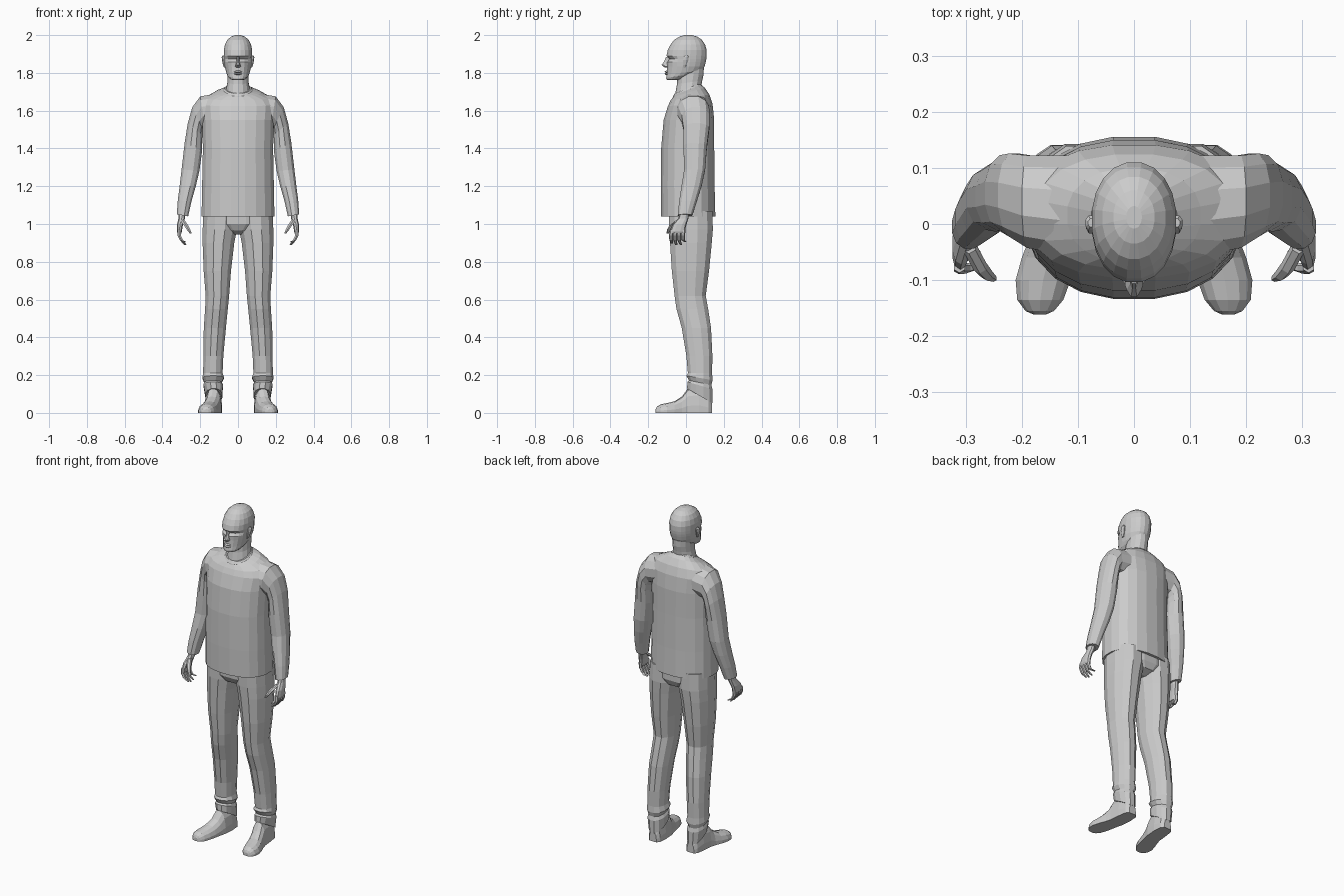
import bpy, bmesh, math
from mathutils import Vector as V


def loft(name, rings, n=14, p=2.0, mirror=False, floor=None, tweak=None):
    """Skin rings (centre, half-axis a, half-axis b) with capped ends."""
    bm = bmesh.new()
    rows = []
    for c, a, b in rings:
        row = []
        for i in range(n):
            t = 2 * math.pi * (i + 0.5) / n
            k, s = math.cos(t), math.sin(t)
            k = math.copysign(abs(k) ** (2 / p), k)
            s = math.copysign(abs(s) ** (2 / p), s)
            co = V(c) + V(a) * k + V(b) * s
            if floor is not None:
                co.z = max(co.z, floor)
            if tweak:
                tweak(co)
            row.append(bm.verts.new(co))
        rows.append(row)
    for r, q in zip(rows, rows[1:]):
        for i in range(n):
            j = (i + 1) % n
            bm.faces.new((r[i], r[j], q[j], q[i]))
    bm.faces.new(rows[0])
    bm.faces.new(rows[-1])
    bmesh.ops.recalc_face_normals(bm, faces=bm.faces)
    me = bpy.data.meshes.new(name)
    bm.to_mesh(me)
    bm.free()
    ob = bpy.data.objects.new(name, me)
    bpy.context.collection.objects.link(ob)
    if mirror:
        ob.modifiers.new("Mirror", 'MIRROR')
    return ob


def slab(z, x0, x1, y0, y1, tilt=0.0):
    """Level ring; tilt raises the back edge and lowers the front."""
    return (((x0 + x1) / 2, (y0 + y1) / 2, z), ((x1 - x0) / 2, 0, 0), (0, (y1 - y0) / 2, tilt))


def body(z, w, y0, y1, tilt=0.0):
    return slab(z, -w, w, y0, y1, tilt)


def cuff(x0, z0, x1, z1, y0, y1):
    """Ring from inner point to outer point, for the slanted sleeve."""
    return (((x0 + x1) / 2, (y0 + y1) / 2, (z0 + z1) / 2),
            ((x1 - x0) / 2, 0, (z1 - z0) / 2), (0, (y1 - y0) / 2, 0))


def digit(name, pts):
    loft(name, [(c, (r, 0, 0), (0, r, 0)) for *c, r in pts], n=6, mirror=True)


# Shirt body and collar
loft("shirt", [
    body(1.04, .195, -.133, .157), body(1.2, .192, -.135, .153),
    body(1.4, .188, -.133, .151), body(1.55, .192, -.12, .151),
    body(1.63, .2, -.097, .142, .005), body(1.67, .175, -.082, .125, .015),
    body(1.697, .12, -.07, .1, .025), body(1.71, .078, -.062, .08, .028)], n=20, p=2.25)
loft("collar", [
    body(1.69, .083, -.07, .088, .028), body(1.706, .081, -.068, .085, .028),
    body(1.718, .07, -.06, .077, .028)], n=18)

# Sleeves
loft("sleeve", [
    cuff(.12, 1.52, .12, 1.692, -.06, .125), cuff(.175, 1.515, .2, 1.678, -.045, .125),
    cuff(.185, 1.5, .243, 1.62, -.025, .128), cuff(.188, 1.47, .267, 1.535, -.015, .125),
    cuff(.188, 1.39, .284, 1.43, -.015, .113), cuff(.203, 1.28, .3, 1.29, -.012, .103),
    cuff(.222, 1.2, .31, 1.205, -.025, .085), cuff(.245, 1.12, .32, 1.125, -.037, .06),
    cuff(.263, 1.04, .325, 1.052, -.045, .035)], n=12, p=2.2, mirror=True)

# Hands
loft("palm", [
    slab(1.07, .275, .315, -.03, .02), slab(1.03, .28, .316, -.04, .013),
    slab(.995, .291, .324, -.072, .002), slab(.96, .297, .324, -.085, -.006),
    slab(.95, .299, .32, -.08, -.01)], n=10, p=2.4, mirror=True)
for i in range(4):
    y = -.076 + i * .021
    tip = (.897, .888, .89, .905)[i]
    digit("finger", [(.311, y, .97, .011), (.312, y - .003, .94, .0105),
                     (.3, y - .003, .915, .0095), (.279, y + .001 + i * .003, tip, .006)])
digit("thumb", [(.294, -.04, 1.02, .013), (.275, -.075, .992, .013),
                (.262, -.09, .97, .011), (.25, -.097, .95, .006)])

# Trousers
loft("hips", [
    body(1.07, .17, -.092, .142), body(1.0, .165, -.09, .142),
    body(.965, .1, -.07, .125), body(.945, .04, -.03, .08)], n=16, p=2.4)
loft("trouser_leg", [
    slab(1.07, .0, .186, -.094, .143), slab(.97, .003, .19, -.092, .146),
    slab(.9, .017, .19, -.088, .14), slab(.75, .035, .184, -.078, .125),
    slab(.62, .045, .173, -.063, .107), slab(.55, .052, .176, -.053, .12),
    slab(.45, .062, .183, -.025, .135), slab(.3, .076, .185, .0, .142),
    slab(.21, .08, .186, .008, .14), slab(.185, .072, .19, .0, .143, -.012),
    slab(.16, .085, .18, .014, .136, -.012), slab(.145, .078, .184, .005, .142, -.02),
    slab(.09, .082, .174, .004, .142, -.04)], n=12, p=2.2, mirror=True)

# Shoes, lofted heel to toe with flat soles
loft("shoe", [((x, y, 0), (w, 0, 0), (0, 0, h)) for y, x, w, h in [
    (.137, .125, .024, .06), (.12, .125, .038, .1), (.07, .127, .044, .14),
    (.01, .132, .045, .13), (-.02, .14, .045, .088), (-.06, .152, .049, .062),
    (-.1, .162, .05, .052), (-.135, .167, .042, .045), (-.155, .168, .026, .032),
    (-.161, .168, .012, .02)]], n=14, p=2.4, mirror=True, floor=0.0)


# Head with eye sockets pressed in
def sockets(co):
    if co.y < -.03 and abs(co.z - 1.873) < .012 and .012 < abs(co.x) < .062:
        co.y += .013


loft("head", [
    body(1.762, .028, -.095, -.03), body(1.768, .042, -.104, .0, .004),
    body(1.785, .056, -.106, .05, .012), body(1.803, .063, -.103, .085, .008),
    body(1.835, .071, -.1, .1), body(1.858, .074, -.101, .106),
    body(1.873, .075, -.1, .109), body(1.89, .076, -.105, .111),
    body(1.92, .076, -.098, .111), body(1.95, .07, -.083, .102),
    body(1.975, .057, -.063, .085), body(1.992, .037, -.035, .06),
    body(2.0, .014, -.008, .032)], n=20, p=2.1, tweak=sockets)
loft("neck", [
    body(1.66, .075, -.06, .085, .02), body(1.715, .064, -.056, .082, .02),
    body(1.75, .057, -.048, .086, .01), body(1.79, .056, -.045, .093),
    body(1.84, .056, -.04, .095)], n=14)

# Nose, lips and ears
loft("nose", [
    body(1.828, .01, -.113, -.085), body(1.834, .017, -.122, -.085),
    body(1.842, .014, -.132, -.085), body(1.86, .008, -.117, -.085),
    body(1.885, .008, -.107, -.085)], n=8)
for nm, z in (("upper_lip", 1.806), ("lower_lip", 1.795)):
    loft(nm, [body(z - .006, .014, -.106, -.08), body(z, .022, -.114, -.075),
              body(z + .006, .012, -.106, -.08)], n=10)
loft("ear", [
    slab(1.828, .066, .074, -.016, -.004), slab(1.842, .066, .08, -.018, .004),
    slab(1.868, .068, .086, -.018, .014), slab(1.884, .068, .087, -.012, .016),
    slab(1.892, .07, .082, -.006, .01)], n=8, mirror=True)
